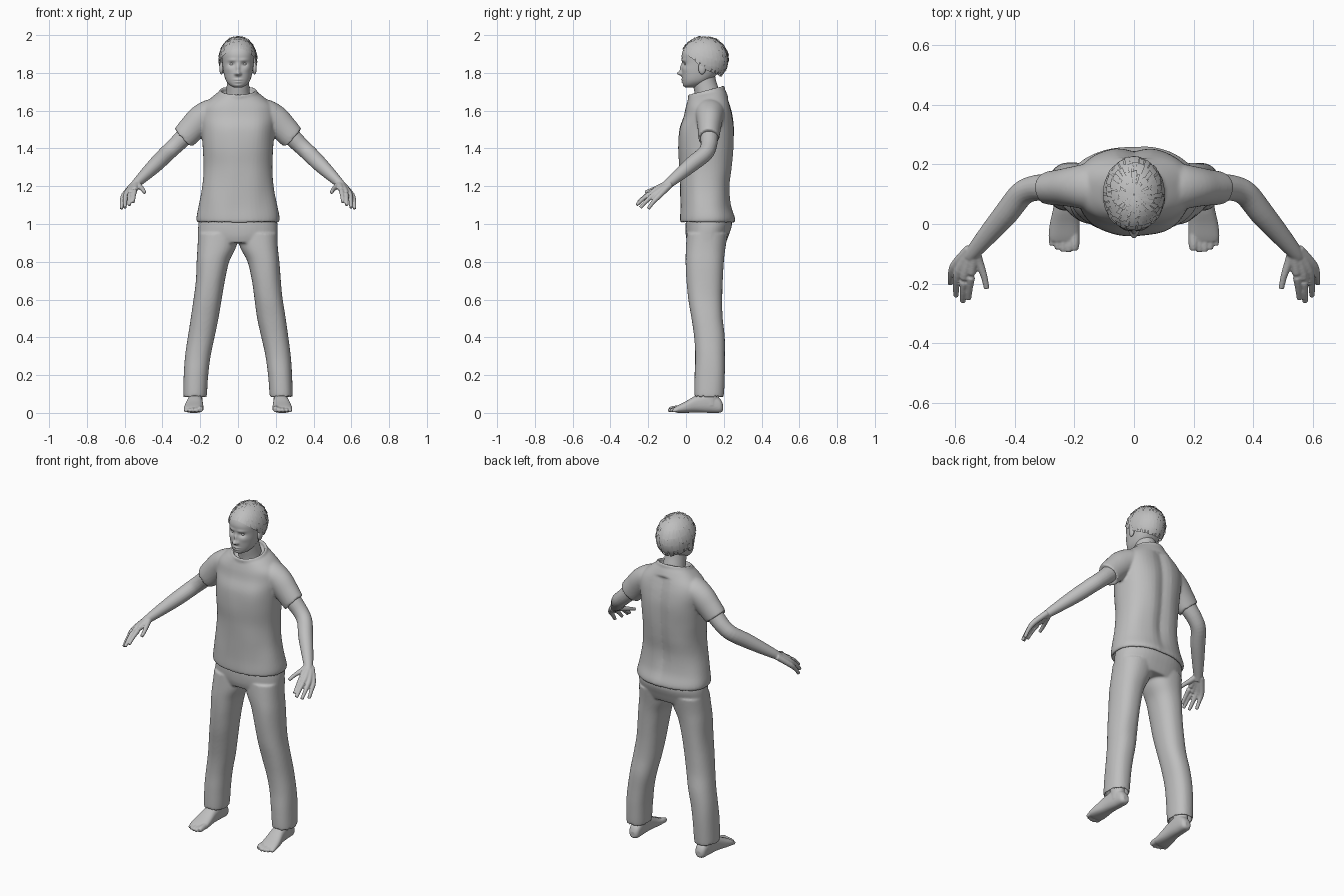
import bpy, bmesh, math, random
from mathutils import Vector, noise

random.seed(4)
GREY = bpy.data.materials.new("plain_grey")
GREY.diffuse_color = (0.52, 0.52, 0.52, 1)


def spline(rows, k=5):
    """Catmull-Rom interpolation of rows of numbers."""
    out = []
    for i in range(len(rows) - 1):
        p0, p1, p2, p3 = (rows[max(0, min(len(rows) - 1, i + d))] for d in (-1, 0, 1, 2))
        for j in range(k):
            t = j / k
            out.append([0.5 * (2 * b + (c - a) * t + (2 * a - 5 * b + 4 * c - d) * t * t
                               + (3 * b - a - 3 * c + d) * t ** 3)
                        for a, b, c, d in zip(p0, p1, p2, p3)])
    return out + [list(rows[-1])]


def ring(c, u, v, n=32, p=2.0):
    pts = []
    for i in range(n):
        a = 2 * math.pi * i / n
        f = [math.copysign(abs(w) ** (2 / p), w) for w in (math.cos(a), math.sin(a))]
        pts.append(Vector(c) + Vector(u) * f[0] + Vector(v) * f[1])
    return pts


def loft(bm, rings, loop=False):
    vs = [[bm.verts.new(p) for p in r] for r in rings]
    n = len(vs[0])
    for a, b in zip(vs, vs[1:] + ([vs[0]] if loop else [])):
        for i in range(n):
            bm.faces.new((a[i], a[(i + 1) % n], b[(i + 1) % n], b[i]))
    if not loop:
        bm.faces.new(vs[0][::-1])
        bm.faces.new(vs[-1])


def stack(bm, rows, n=48, p=2.3, k=5, s=1):
    """Horizontal sections: z, x_min, x_max, y_front, y_back, tilt."""
    loft(bm, [ring((s * (a + b) / 2, (f + g) / 2, z), ((b - a) / 2, 0, 0), (0, (g - f) / 2, t), n, p)
              for z, a, b, f, g, t in spline(rows, k)])


def tube(bm, rows, s=1, n=20, k=4):
    """Round path: x, y, z, radius, radius along y."""
    rows = spline(rows, k)
    c = [Vector((s * r[0], r[1], r[2])) for r in rows]
    rings = []
    for i, r in enumerate(rows):
        t = (c[min(i + 1, len(c) - 1)] - c[max(i - 1, 0)]).normalized()
        ref = Vector((1, 0, 0)) if abs(t.y) > 0.85 else Vector((0, 1, 0))
        side = (ref - t * ref.dot(t)).normalized()
        rings.append(ring(c[i], side * r[4], t.cross(side) * r[3], n))
    loft(bm, rings)


def ball(bm, c, size):
    new = bmesh.ops.create_uvsphere(bm, u_segments=20, v_segments=12, radius=1)["verts"]
    for v in new:
        v.co = Vector(c) + Vector([a * b for a, b in zip(v.co, size)])


def finish(name, bm, voxel=0, smooth=0):
    if voxel:
        bmesh.ops.recalc_face_normals(bm, faces=bm.faces)
    me = bpy.data.meshes.new(name)
    bm.to_mesh(me)
    bm.free()
    ob = bpy.data.objects.new(name, me)
    bpy.context.collection.objects.link(ob)
    me.materials.append(GREY)
    for f in me.polygons:
        f.use_smooth = True
    if voxel:
        m = ob.modifiers.new("blend", 'REMESH')
        m.mode, m.voxel_size, m.use_smooth_shade = 'VOXEL', voxel, True
        m = ob.modifiers.new("soften", 'SMOOTH')
        m.factor, m.iterations = 0.5, smooth
    return ob


def wrinkle(bm, amp):
    for v in bm.verts:
        q = Vector((v.co.x * 9, v.co.y * 9, v.co.z * 5))
        v.co += Vector((v.co.x, v.co.y - 0.11, 0)).normalized() * amp * noise.noise(q)


# shirt: torso, sleeves and collar blended together
bm = bmesh.new()
shirt = [(1.045, .198, -.012, .238, 0), (1.012, .205, -.02, .245, 0), (1.01, .216, -.03, .258, 0),
         (1.035, .219, -.032, .26, 0), (1.1, .207, -.03, .243, 0), (1.2, .19, -.03, .235, 0),
         (1.3, .181, -.035, .246, 0), (1.4, .184, -.042, .256, 0), (1.5, .192, -.036, .26, 0),
         (1.57, .2, -.012, .252, 0), (1.62, .19, 0, .24, 0), (1.66, .15, .01, .225, .006),
         (1.695, .1, .018, .2, .02), (1.68, .08, .03, .18, .02)]
stack(bm, [(z, -w, w, f, g, t) for z, w, f, g, t in shirt])
wrinkle(bm, .006)
for v in bm.verts:  # hollow along the spine
    if v.co.y > .15 and v.co.z < 1.66:
        v.co.y -= .016 * math.exp(-(v.co.x / .035) ** 2) * min(1, (v.co.z - 1) * 6)
for s in (1, -1):
    tube(bm, [(.09, .125, 1.6, .06, .07), (.14, .125, 1.59, .072, .08), (.195, .125, 1.555, .076, .07),
              (.24, .123, 1.51, .072, .062), (.278, .121, 1.468, .068, .057),
              (.284, .12, 1.461, .064, .055), (.26, .12, 1.488, .05, .045)], s, 28)
loft(bm, [ring((.094 * math.cos(a), .108 + .09 * math.sin(a), 1.697 + .023 * math.sin(a)),
               (.009 * math.cos(a), .009 * math.sin(a), 0), (0, 0, .013), 10)
          for a in [i * math.tau / 48 for i in range(48)]], True)
finish("shirt", bm, .0065, 5)

# trousers: hips and two legs
bm = bmesh.new()
stack(bm, [(.9, -.212, .212, .01, .21, 0), (.94, -.212, .212, .0, .225, 0),
           (1, -.209, .209, -.002, .243, 0), (1.06, -.195, .195, .005, .23, 0)])
legs = [(.13, .182, .274, .06, .19), (.095, .177, .28, .055, .192), (.088, .167, .289, .046, .2),
        (.2, .158, .287, .046, .205), (.3, .145, .28, .049, .206), (.4, .124, .266, .044, .205),
        (.5, .104, .25, .03, .194), (.6, .088, .236, .012, .192), (.7, .072, .226, .002, .195),
        (.8, .048, .219, -.001, .2), (.87, .014, .214, .0, .207), (.95, -.01, .21, .005, .22)]
for s in (1, -1):
    stack(bm, [r + (0,) for r in legs], 36, 2.3, 5, s)
wrinkle(bm, .004)
finish("trousers", bm, .0065, 5)

# arms and hands
bm = bmesh.new()
fingers = [((.546, -.165, 1.182), (.552, -.212, 1.15), (.556, -.252, 1.115)),
           ((.568, -.166, 1.175), (.574, -.22, 1.14), (.575, -.262, 1.1)),
           ((.588, -.156, 1.165), (.597, -.205, 1.125), (.598, -.242, 1.086)),
           ((.603, -.14, 1.152), (.614, -.175, 1.115), (.617, -.2, 1.08)),
           ((.522, -.125, 1.2), (.504, -.175, 1.183), (.495, -.217, 1.167))]
for s in (1, -1):
    tube(bm, [(.23, .125, 1.525, .05, .05), (.285, .123, 1.462, .048, .047), (.335, .12, 1.412, .044, .043),
              (.378, .1, 1.372, .043, .042), (.43, .035, 1.32, .041, .041), (.49, -.035, 1.262, .033, .034),
              (.535, -.088, 1.218, .025, .027), (.55, -.11, 1.2, .022, .022)], s)
    for i, (a, b, c) in enumerate(fingers):
        w = (.535 + .006 * i, -.085, 1.22 - .004 * i) if i < 4 else (.535, -.085, 1.22)
        tube(bm, [(*w, .018, .018), (*a, .0155, .0155), (*b, .0115, .0115), (*c, .0095, .0095)], s, 12)
finish("arms_and_hands", bm, .004, 3)

# bare feet with toes
bm = bmesh.new()
foot = [(.196, .222, .016, .012, .045), (.18, .222, .031, .001, .075), (.13, .224, .037, 0, .11),
        (.06, .228, .042, .002, .095), (0, .233, .05, 0, .062), (-.04, .235, .052, 0, .042),
        (-.058, .236, .046, .004, .032)]
for s in (1, -1):
    loft(bm, [ring((s * x, y, (lo + hi) / 2), (w, 0, 0), (0, 0, (hi - lo) / 2), 28, 2.5)
              for y, x, w, lo, hi in spline(foot)])
    tube(bm, [(.226, .13, .04, .036, .042), (.227, .128, .1, .037, .046), (.227, .125, .2, .042, .046)], s)
    for i in range(5):  # toes
        x, r, tip = .2 + .019 * i, (.0165, .0125, .012, .0115, .011)[i], (-.088, -.094, -.092, -.085, -.072)[i]
        tube(bm, [(x, -.03, .025, r, r), (x, tip + .02, r + .004, r, r), (x, tip, r, r * .75, r * .75)], s, 12)
finish("feet", bm, .004, 3)

# head: smooth sections with the face pressed out of the front
bm = bmesh.new()
head = [(1.722, .02, .0, .05), (1.735, .044, -.012, .085), (1.76, .064, -.018, .13), (1.8, .076, -.022, .17),
        (1.85, .083, -.02, .195), (1.9, .086, -.022, .205), (1.94, .077, -.004, .195),
        (1.968, .05, .03, .16), (1.978, .01, .08, .11)]
stack(bm, [(z, -w, w, f, g, 0) for z, w, f, g in head], 110, 2.3, 9)
# face features: x, z, width, height, push
FACE = [(0, 1.797, .012, .011, .026), (0, 1.825, .009, .022, .014), (.013, 1.794, .006, .006, .008),
        (.033, 1.846, .016, .01, -.012), (.03, 1.868, .024, .007, .005), (0, 1.764, .02, .005, .008),
        (0, 1.751, .017, .005, .007), (0, 1.733, .02, .01, .005), (.05, 1.82, .02, .015, .004)]
for v in bm.verts:
    if v.co.y < .06:
        v.co.y -= sum(a * math.exp(-((abs(v.co.x) - x) / sx) ** 2 - ((v.co.z - z) / sz) ** 2)
                      for x, z, sx, sz, a in FACE)
for s in (1, -1):
    ball(bm, (s * .033, .004, 1.846), (.013, .012, .009))   # eyes
    ball(bm, (s * .088, .085, 1.825), (.011, .02, .033))    # ears
tube(bm, [(0, .125, 1.6, .075, .07), (0, .115, 1.68, .064, .066), (0, .1, 1.74, .059, .062),
          (0, .09, 1.8, .058, .06)], 1, 32)
bmesh.ops.recalc_face_normals(bm, faces=bm.faces)
finish("head_and_neck", bm)

# hair: a cap with overlapping rows of short locks
bm = bmesh.new()


def hair_point(a, t, s):
    """a: azimuth from the front, t: share of the way from crown to hairline."""
    b = (1 - math.cos(a)) / 2
    th = t * math.radians(62 + 50 * min(1, b * 2) + 22 * max(0, b * 2 - 1))
    return Vector((.103 * s * math.sin(th) * math.sin(a),
                   .098 - .129 * s * math.sin(th) * math.cos(a), 1.872 + .126 * s * math.cos(th)))


def lock(a0, a1, t0, t1, s0, s1, k=4):
    rows = []
    for j in range(k + 1):
        f = j / k
        t, s = t0 + (t1 - t0) * f, s0 + (s1 - s0) * f
        rows.append([bm.verts.new(hair_point(a, t, s)) for a in (a0, (a0 + a1) / 2, a1)])
    for p, q in zip(rows, rows[1:]):
        for i in (0, 1):
            bm.faces.new((p[i], q[i], q[i + 1], p[i + 1]))


N = 34
for i in range(N):
    a, w = math.tau * i / N, math.tau / N
    lock(a, a + w, .01, .97, .95, .95, 12)
    for tier in range(6):
        o = a + w * (tier % 2) / 2 + random.uniform(-.03, .03)
        t = .03 + tier * .155
        lock(o, o + w * .9, t, min(1.03, t + .24 + random.uniform(-.03, .03)), .96,
             1.005 + random.uniform(-.01, .015))
finish("hair", bm)
